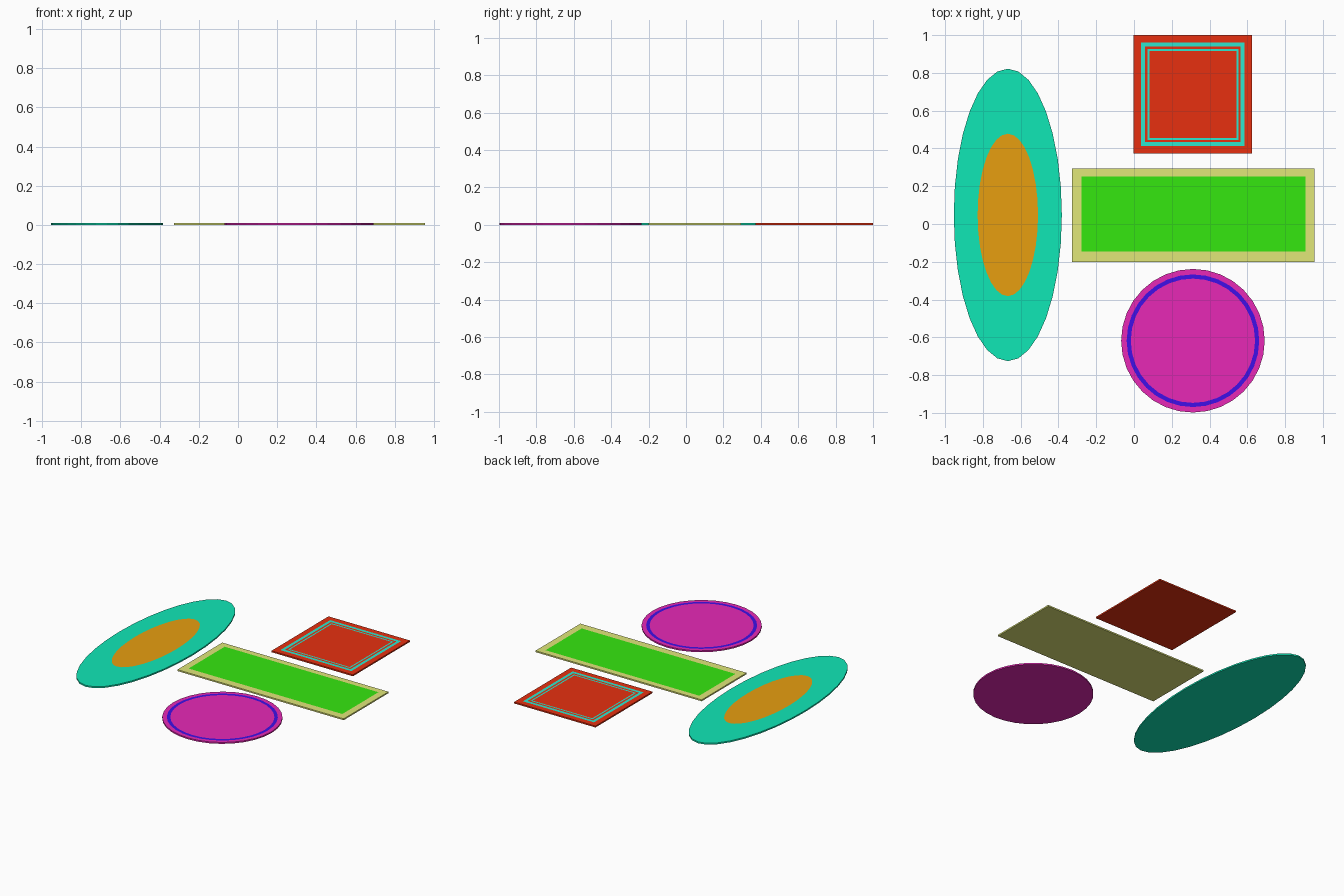
import bpy, bmesh, math

if "Cube" in bpy.data.objects:
    bpy.data.objects.remove(bpy.data.objects["Cube"])

THICK = 0.01


def material(name, rgb):
    m = bpy.data.materials.new(name)
    m.diffuse_color = (*rgb, 1)
    m.use_nodes = True
    m.node_tree.nodes["Principled BSDF"].inputs["Base Color"].default_value = m.diffuse_color
    return m


def ellipse(rx, ry, n=32):
    return [(rx * math.cos(2 * math.pi * i / n), ry * math.sin(2 * math.pi * i / n)) for i in range(n)]


def rect(hx, hy, oy=0.0):
    return [(hx, hy + oy), (-hx, hy + oy), (-hx, -hy + oy), (hx, -hy + oy)]


def rug(name, centre, outlines, mats, slots):
    """Thin mat whose top is split into nested bands; slots gives each band's material."""
    bm = bmesh.new()

    def loop(pts, z):
        return [bm.verts.new((x, y, z)) for x, y in pts]

    def bridge(a, b, slot):
        n = len(a)
        for i in range(n):
            j = (i + 1) % n
            bm.faces.new((a[i], a[j], b[j], b[i])).material_index = slot

    # underside and edge
    bottom = loop(outlines[0], 0)
    tops = [loop(o, THICK) for o in outlines]
    bm.faces.new(bottom[::-1])
    bridge(bottom, tops[0], 0)
    # pattern bands, then the middle field
    for outer, inner, slot in zip(tops, tops[1:], slots):
        bridge(outer, inner, slot)
    bm.faces.new(tops[-1]).material_index = slots[-1]
    bmesh.ops.recalc_face_normals(bm, faces=bm.faces)

    me = bpy.data.meshes.new(name)
    bm.to_mesh(me)
    bm.free()
    for m in mats:
        me.materials.append(m)
    ob = bpy.data.objects.new(name, me)
    ob.location = (*centre, 0)
    bpy.context.collection.objects.link(ob)
    return ob


teal = material("teal", (0.005, 0.8, 0.47))
orange = material("orange", (0.8, 0.345, 0.005))
red = material("red", (0.8, 0.03, 0.005))
cyan = material("cyan", (0.027, 0.8, 0.62))
khaki = material("khaki", (0.75, 0.8, 0.19))
green = material("green", (0.036, 0.8, 0.005))
magenta = material("magenta", (0.8, 0.022, 0.47))
blue = material("blue", (0.05, 0.005, 0.8))

# oval rug with oval centre
rug("oval_rug", (-0.668, 0.048), [ellipse(0.286, 0.774), ellipse(0.16, 0.43)],
    [teal, orange], [0, 1])

# square rug with two thin border lines
rug("square_rug", (0.312, 0.686), [rect(h, h) for h in (0.314, 0.274, 0.253, 0.24, 0.23)],
    [red, cyan], [0, 1, 0, 1, 0])

# long rug with bordered field
rug("rectangular_rug", (0.314, 0.047), [rect(0.641, 0.247), rect(0.593, 0.199, 0.006)],
    [khaki, green], [0, 1])

# round rug with a ring
rug("round_rug", (0.312, -0.618), [ellipse(r, r) for r in (0.38, 0.351, 0.329)],
    [magenta, blue], [0, 1, 0])
